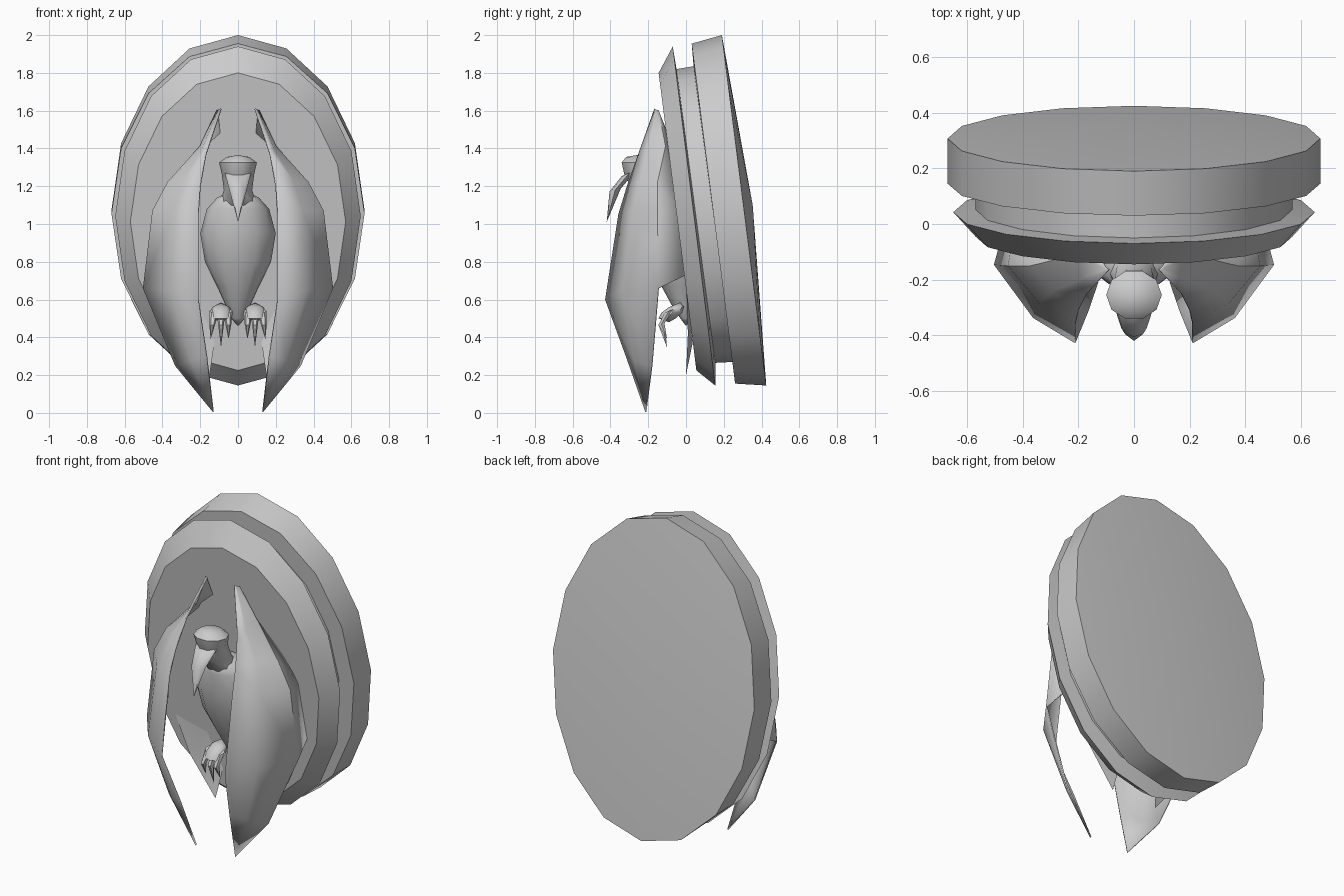
import bpy, math
from mathutils import Vector

if "Cube" in bpy.data.objects:
    bpy.data.objects.remove(bpy.data.objects["Cube"])


def make(name, verts, faces, angle=32):
    me = bpy.data.meshes.new(name)
    me.from_pydata([tuple(v) for v in verts], [], faces)
    me.update()
    ob = bpy.data.objects.new(name, me)
    bpy.context.collection.objects.link(ob)
    bpy.ops.object.select_all(action='DESELECT')
    ob.select_set(True)
    bpy.context.view_layer.objects.active = ob
    bpy.ops.object.mode_set(mode='EDIT')
    bpy.ops.mesh.select_all(action='SELECT')
    bpy.ops.mesh.normals_make_consistent(inside=False)
    bpy.ops.object.mode_set(mode='OBJECT')
    bpy.ops.object.shade_smooth_by_angle(angle=math.radians(angle))
    return ob


def loft(name, rings, start, end, angle=32):
    """Skin equal rings and close both ends with a point fan."""
    n = len(rings[0])
    verts = [v for r in rings for v in r] + [start, end]
    a, b = len(verts) - 2, len(verts) - 1
    faces = []
    for j in range(len(rings) - 1):
        for i in range(n):
            k = (i + 1) % n
            faces.append((j * n + i, j * n + k, (j + 1) * n + k, (j + 1) * n + i))
    last = (len(rings) - 1) * n
    for i in range(n):
        k = (i + 1) % n
        faces += [(a, k, i), (b, last + i, last + k)]
    return make(name, verts, faces, angle)


def ellipse(c, u, v, n):
    c, u, v = Vector(c), Vector(u), Vector(v)
    return [c + u * math.cos(2 * math.pi * i / n) + v * math.sin(2 * math.pi * i / n)
            for i in range(n)]


def spike(name, base, mid, tip, rx, ry, n=6):
    """Curved pointed claw or beak."""
    rings = [ellipse(base, (rx, 0, 0), (0, ry, ry * .4), n),
             ellipse(mid, (rx * .65, 0, 0), (0, ry * .75, ry * .2), n)]
    return loft(name, rings, base, tip, 40)


def mirror(ob):
    ob.modifiers.new("mirror", 'MIRROR').use_axis[0] = True


# Tilted oval plaque: top (y, z), bottom (y, z), half width
profile = [((-.145, 1.80), (.055, .225), .57),
           ((-.07, 1.94), (.155, .145), .65),
           ((-.05, 1.82), (.155, .265), .57),
           ((.04, 1.835), (.25, .27), .57),
           ((.03, 1.955), (.26, .155), .67),
           ((.19, 2.0), (.425, .145), .67)]
rings = []
for t, b, w in profile:
    c = (0, (t[0] + b[0]) / 2, (t[1] + b[1]) / 2)
    rings.append(ellipse(c, (w, 0, 0), (0, (t[0] - b[0]) / 2, (t[1] - b[1]) / 2), 16))
loft("oval_plaque", rings, (0, -.045, 1.0125), (0, .353, 1.1))

# Bird body: z, y, half width, half depth
body = [(1.14, -.14, .11, .10), (1.08, -.10, .165, .14), (.95, -.07, .20, .16),
        (.80, -.05, .175, .14), (.67, -.03, .11, .10), (.56, -.01, .06, .06),
        (.50, .0, .035, .03)]
loft("bird_body", [ellipse((0, y, z), (rx, 0, 0), (0, ry, 0), 12) for z, y, rx, ry in body],
     (0, -.16, 1.19), (0, .0, .46), 60)

# Head with flared brow
head = [(1.355, -.26, .06, .06), (1.325, -.255, .10, .09), (1.26, -.245, .085, .085),
        (1.18, -.20, .075, .085), (1.10, -.15, .10, .09)]
loft("bird_head", [ellipse((0, y, z), (rx, 0, 0), (0, ry, 0), 10) for z, y, rx, ry in head],
     (0, -.26, 1.365), (0, -.13, 1.05), 40)

# Hooked beak
spike("beak", (0, -.30, 1.27), (0, -.375, 1.18), (0, -.42, 1.01), .07, .04, 8)

# Wing: rows from top to tip; columns front edge, middle, outer edge, rear edge
rows = [[(.09, -.165, 1.61), (.10, -.16, 1.605), (.11, -.145, 1.60), (.095, -.10, 1.48)],
        [(.17, -.25, 1.37), (.19, -.20, 1.39), (.20, -.11, 1.41), (.20, -.08, 1.36)],
        [(.20, -.31, 1.20), (.29, -.24, 1.23), (.37, -.15, 1.22), (.36, -.06, 1.20)],
        [(.21, -.355, 1.05), (.34, -.28, 1.07), (.45, -.15, 1.07), (.43, -.04, 1.07)],
        [(.21, -.425, .60), (.36, -.335, .65), (.50, -.145, .66), (.46, .0, .73)],
        [(.165, -.315, .30), (.25, -.27, .28), (.33, -.18, .25)]]
verts = [v for r in rows for v in r] + [(.13, -.212, .005)]
faces = [(r * 4 + c, r * 4 + c + 1, r * 4 + c + 5, r * 4 + c + 4)
         for r in range(5) for c in range(3) if not (r == 4 and c == 2)]
faces += [(20, 21, 23), (21, 22, 23)]
wing = make("wings", verts, faces, 40)
sol = wing.modifiers.new("thickness", 'SOLIDIFY')
sol.thickness = .008
sol.offset = 0
mirror(wing)

# Lower feather panel lying against the plaque
panel = make("under_feathers",
             [(.46, .0, .73), (.33, .01, .42), (.15, .0, .20), (.125, .035, .37), (.2, .01, .60)],
             [(0, 1, 4), (1, 2, 3), (1, 3, 4)])
mirror(panel)

# Feet with three curved claws each
foot = [(.56, -.05, .045, .04), (.53, -.075, .06, .055), (.50, -.10, .05, .045)]
f = loft("feet", [ellipse((.09, y, z), (rx, 0, 0), (0, ry, 0), 8) for z, y, rx, ry in foot],
         (.09, -.03, .585), (.09, -.09, .48), 50)
mirror(f)
for i, (x, z) in enumerate([(.05, .39), (.09, .345), (.145, .39)]):
    bx = .09 + (i - 1) * .038
    mirror(spike("claws_%d" % (i + 1), (bx, -.09, .54), (bx + (x - bx) * .5, -.13, .47),
                 (x, -.10, z), .024, .025))
